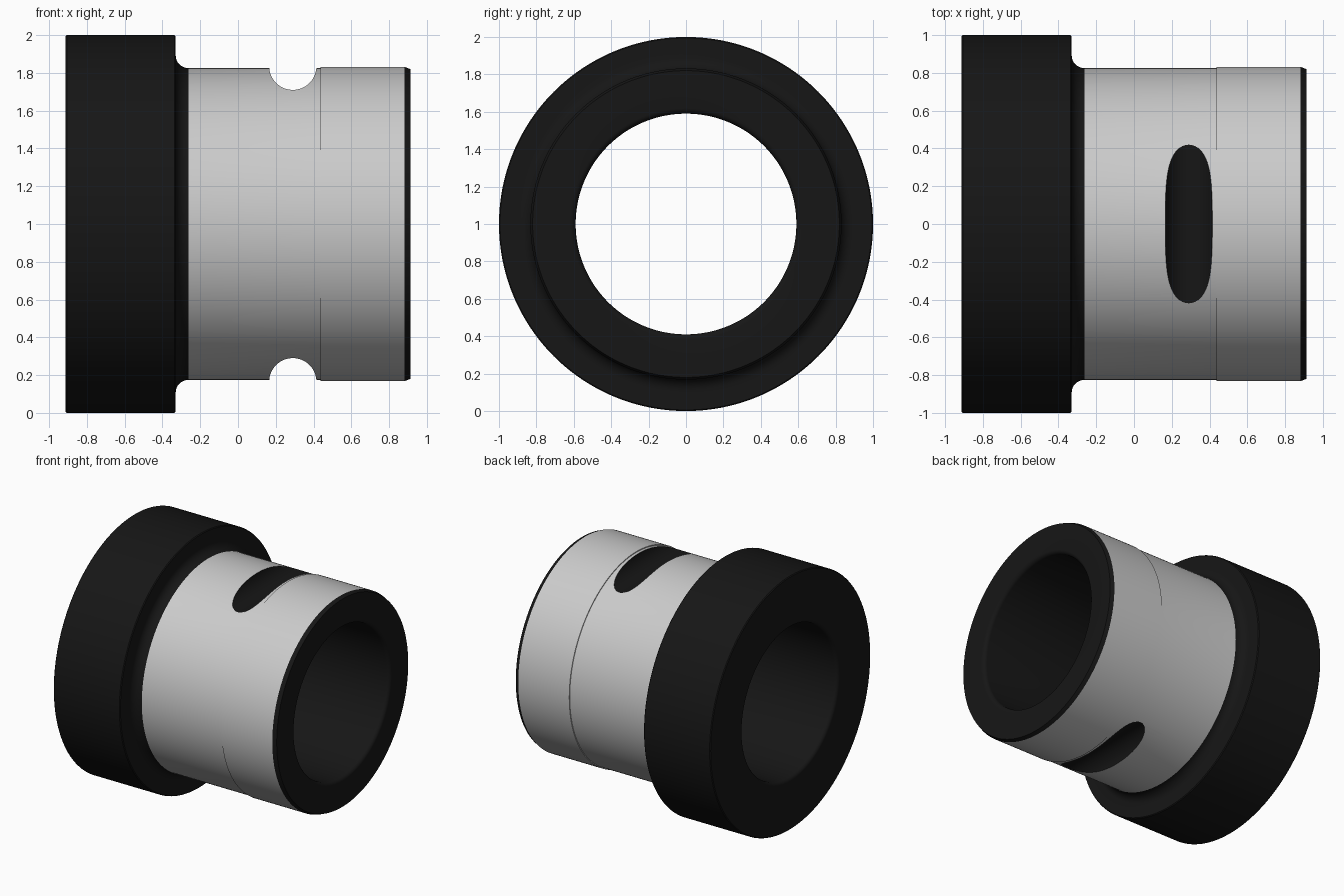
import bpy, bmesh
from math import sin, cos, pi, radians
from mathutils import Matrix

if "Cube" in bpy.data.objects:
    bpy.data.objects.remove(bpy.data.objects["Cube"])

black = bpy.data.materials.new("blackened_steel")
black.diffuse_color = (0.008, 0.008, 0.008, 1)
black.use_nodes = True
black.node_tree.nodes["Principled BSDF"].inputs["Base Color"].default_value = black.diffuse_color
grey = bpy.data.materials.new("ground_steel")
grey.diffuse_color = (0.8, 0.8, 0.8, 1)
grey.use_nodes = True
grey.node_tree.nodes["Principled BSDF"].inputs["Base Color"].default_value = grey.diffuse_color
SEGMENTS = 192


def make_object(name, bm):
    mesh = bpy.data.meshes.new(name)
    bmesh.ops.recalc_face_normals(bm, faces=bm.faces)
    bm.to_mesh(mesh)
    bm.free()
    mesh.materials.append(grey)
    mesh.materials.append(black)
    obj = bpy.data.objects.new(name, mesh)
    bpy.context.collection.objects.link(obj)
    return obj


def arc(cx, cr, radius, a0, a1, steps=8):
    """Points of an arc in the (x, radius) half plane, angles in degrees."""
    angles = [radians(a0 + (a1 - a0) * i / steps) for i in range(steps + 1)]
    return [(cx + radius * cos(a), cr + radius * sin(a)) for a in angles]


def revolve(name, profile, is_grey):
    """Spin a closed (x, radius) profile around the horizontal axis at z = 1."""
    bm = bmesh.new()
    rings = []
    for i in range(SEGMENTS):
        a = 2 * pi * i / SEGMENTS
        rings.append([bm.verts.new((x, r * sin(a), 1 + r * cos(a))) for x, r in profile])
    n = len(profile)
    for i in range(SEGMENTS):
        p, q = rings[i], rings[(i + 1) % SEGMENTS]
        for j in range(n):
            k = (j + 1) % n
            face = bm.faces.new((p[j], p[k], q[k], q[j]))
            face.material_index = 0 if is_grey(profile[j], profile[k]) else 1
    return make_object(name, bm)


# Bushing: flange, neck fillet, ground sleeve with raised land, rounded bore mouths
profile = [(-0.912, 0.994), (-0.906, 1.0), (-0.336, 1.0), (-0.33, 0.994)]
profile += arc(-0.262, 0.893, 0.068, 180, 270)
profile += [(0.437, 0.825), (0.437, 0.832), (0.882, 0.832), (0.912, 0.82)]
profile += arc(0.882, 0.62, 0.03, 0, -90, 6)
profile += arc(-0.882, 0.62, 0.03, 270, 180, 6)


def ground_surface(a, b):
    return min(a[0], b[0]) > -0.263 and max(a[0], b[0]) < 0.89 and min(a[1], b[1]) > 0.8


bushing = revolve("flanged_bushing", profile, ground_surface)


# Round-bottomed slots cut straight across the top and bottom of the sleeve
bm = bmesh.new()
for z in (1.835, 0.165):
    place = Matrix.Translation((0.29, 0, z)) @ Matrix.Rotation(pi / 2, 4, 'X')
    bmesh.ops.create_cone(bm, cap_ends=True, segments=64, radius1=0.125,
                          radius2=0.125, depth=2.2, matrix=place)
for face in bm.faces:
    face.material_index = 1
cutter = make_object("slot_cutter", bm)
cutter.hide_render = True

bpy.context.view_layer.objects.active = bushing
bushing.select_set(True)
cut = bushing.modifiers.new("slots", 'BOOLEAN')
cut.operation = 'DIFFERENCE'
cut.solver = 'EXACT'
cut.object = cutter
bpy.ops.object.modifier_apply(modifier=cut.name)
bpy.data.objects.remove(cutter)
bpy.ops.object.shade_smooth_by_angle(angle=radians(20))
